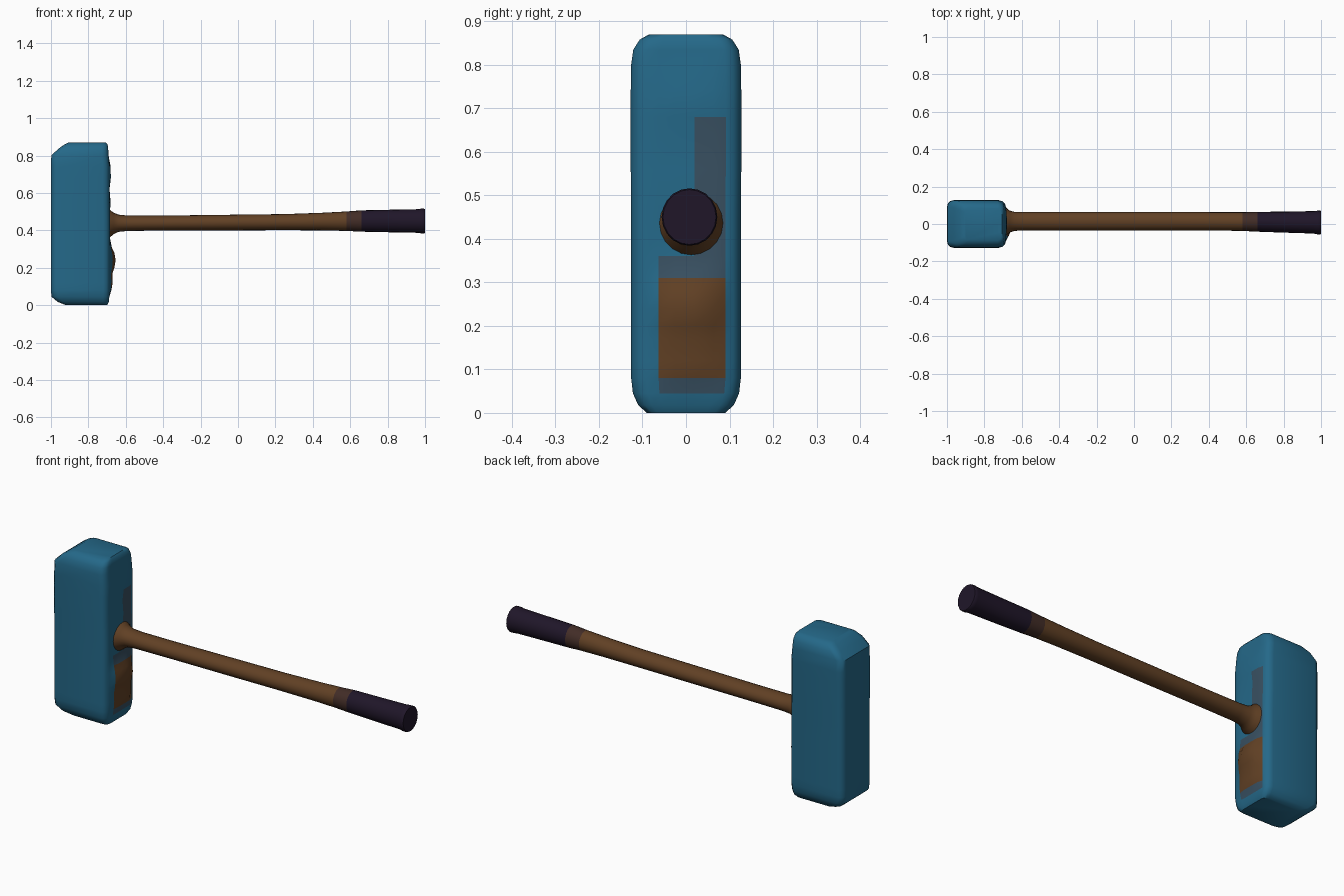
import bpy, bmesh, math


def material(name, rgb):
    m = bpy.data.materials.new(name)
    m.diffuse_color = (*rgb, 1)
    return m


blue = material("blue_paint", (0.018, 0.14, 0.25))
smudge = material("worn_paint", (0.04, 0.08, 0.12))
wood = material("brown_wood", (0.12, 0.052, 0.018))
blend = material("dark_wood", (0.055, 0.026, 0.02))
dark = material("dark_grip", (0.014, 0.008, 0.022))


def loft(name, rings, mats, pick=None, caps=(True, True)):
    """Skin matching rings of points; pick(ring, side) chooses the material slot."""
    bm = bmesh.new()
    rows = [[bm.verts.new(p) for p in ring] for ring in rings]
    n = len(rows[0])
    for i in range(len(rows) - 1):
        for j in range(n):
            k = (j + 1) % n
            f = bm.faces.new((rows[i][j], rows[i][k], rows[i + 1][k], rows[i + 1][j]))
            f.material_index = pick(i, j) if pick else 0
    for use, row in zip(caps, (rows[0], rows[-1])):
        if use:
            bm.faces.new(row)
    bmesh.ops.recalc_face_normals(bm, faces=bm.faces[:])
    me = bpy.data.meshes.new(name)
    bm.to_mesh(me)
    bm.free()
    for m in mats:
        me.materials.append(m)
    ob = bpy.data.objects.new(name, me)
    bpy.context.collection.objects.link(ob)
    me.shade_smooth()
    me.set_sharp_from_angle(angle=math.radians(42))
    return ob


# Hammer head: rounded-rectangle rings (z, back x, front x, bulge of the front face, half depth)
head = [
    (0.000, -0.92, -0.700, 0.000, 0.090), (0.018, -0.965, -0.690, 0.000, 0.110),
    (0.045, -0.997, -0.688, 0.000, 0.122), (0.08, -1.0, -0.685, 0.008, 0.126),
    (0.12, -1.0, -0.685, 0.015, 0.126), (0.17, -1.0, -0.685, 0.014, 0.126),
    (0.20, -1.0, -0.685, 0.024, 0.126), (0.24, -1.0, -0.685, 0.031, 0.126),
    (0.28, -1.0, -0.685, 0.024, 0.126), (0.31, -1.0, -0.685, 0.010, 0.126),
    (0.36, -1.0, -0.685, 0.000, 0.126), (0.45, -1.0, -0.685, 0.000, 0.126),
    (0.56, -1.0, -0.687, 0.005, 0.127), (0.62, -1.0, -0.687, 0.000, 0.127),
    (0.68, -1.0, -0.687, 0.007, 0.127), (0.74, -1.0, -0.687, 0.006, 0.127),
    (0.80, -0.998, -0.692, 0.000, 0.126), (0.835, -0.962, -0.694, 0.000, 0.121),
    (0.858, -0.93, -0.697, 0.000, 0.106), (0.869, -0.908, -0.706, 0.000, 0.086),
]


def head_ring(z, x0, x1, bulge, h):
    c = 0.28 * h
    pts = []

    def corner(cx, cy, start):
        for s in range(4):
            a = math.radians(start + 30 * s)
            pts.append((cx + c * math.cos(a), cy + c * math.sin(a), z))

    corner(x1 - c, -h + c, -90)
    for f, w in ((-0.5, 0.5), (-0.2, 1), (0.15, 1), (0.5, 0.9)):
        pts.append((x1 + bulge * w, f * h, z))
    corner(x1 - c, h - c, 0)
    corner(x0 + c, h - c, 90)
    corner(x0 + c, -h + c, 180)
    return pts


def head_colour(i, j):
    # Points 4-7 lie on the face that meets the handle
    if 4 <= j <= 7 and 3 <= i <= 8:
        return 1
    if (4 <= j <= 7 and i in (2, 9)) or (j in (6, 7) and 10 <= i <= 13):
        return 2
    return 0


loft("hammer_head", [head_ring(*r) for r in head], (blue, wood, smudge), head_colour)


# Handle: elliptical rings along x (x, centre y, centre z, y radius, z radius)
def oval(x, cy, cz, ry, rz, n=20):
    return [(x, cy + ry * math.cos(2 * math.pi * k / n),
             cz + rz * math.sin(2 * math.pi * k / n)) for k in range(n)]


shaft = [
    (-0.72, 0.012, 0.435, 0.085, 0.085), (-0.685, 0.012, 0.436, 0.073, 0.073),
    (-0.665, 0.013, 0.437, 0.059, 0.058), (-0.64, 0.014, 0.438, 0.051, 0.046),
    (-0.59, 0.015, 0.438, 0.049, 0.041), (-0.4, 0.015, 0.439, 0.049, 0.040),
    (0.0, 0.015, 0.442, 0.049, 0.042), (0.25, 0.015, 0.444, 0.049, 0.043),
    (0.45, 0.014, 0.447, 0.049, 0.047), (0.58, 0.013, 0.449, 0.050, 0.052),
    (0.66, 0.012, 0.450, 0.053, 0.057),
]
loft("handle_shaft", [oval(*s) for s in shaft], (wood, blend),
     lambda i, j: int(i == len(shaft) - 2), caps=(True, False))

# Grip with a slightly flared butt end
grip = [
    shaft[-1], (0.80, 0.010, 0.450, 0.056, 0.060), (0.96, 0.009, 0.450, 0.060, 0.063),
    (0.98, 0.008, 0.450, 0.063, 0.066), (0.995, 0.008, 0.450, 0.064, 0.066),
    (1.00, 0.008, 0.450, 0.061, 0.063),
]
loft("handle_grip", [oval(*s) for s in grip], (dark,), caps=(False, True))
